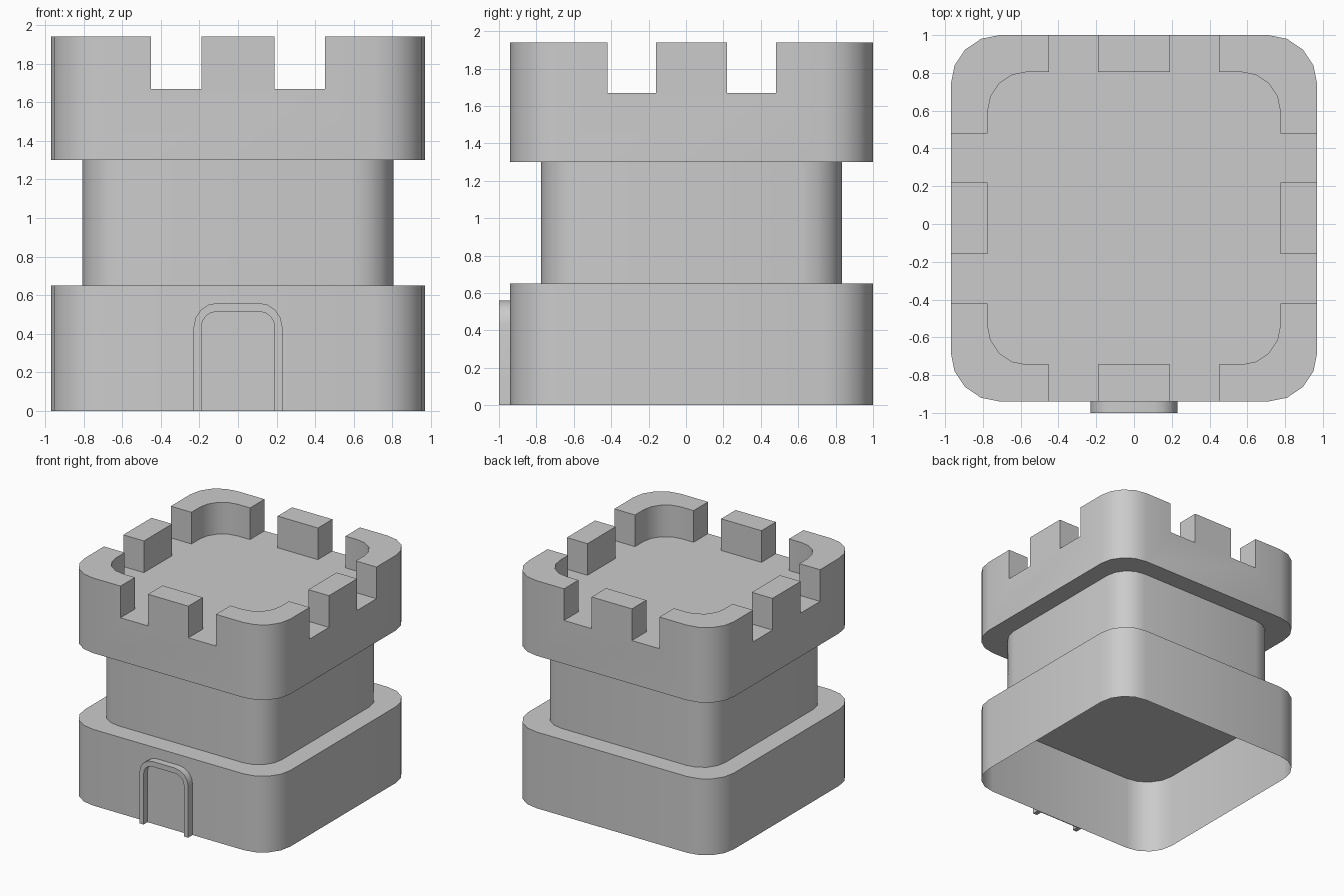
import bpy, bmesh
from math import cos, sin, pi, radians
from mathutils import Matrix

if "Cube" in bpy.data.objects:
    bpy.data.objects.remove(bpy.data.objects["Cube"])

CY = 0.03  # tower centre in y (the door frame sticks out in front)


def arc(cx, cy, r, a0, a1, n=4):
    return [(cx + r * cos(a0 + (a1 - a0) * i / n), cy + r * sin(a0 + (a1 - a0) * i / n))
            for i in range(n + 1)]


def rounded_square(h, r):
    pts = []
    for q in range(4):
        pts += [turn(p, q) for p in arc(h - r, h - r, r, 0, pi / 2)]
    return pts


def turn(p, q):
    for _ in range(q):
        p = (-p[1], p[0])
    return p


def prism(name, pts, levels, bottom=True, top=True, matrix=None):
    """Extrude a closed outline through the given heights."""
    bm = bmesh.new()
    rings = [[bm.verts.new((x, y, z)) for x, y in pts] for z in levels]
    n = len(pts)
    for a, b in zip(rings, rings[1:]):
        for i in range(n):
            j = (i + 1) % n
            bm.faces.new((a[i], a[j], b[j], b[i]))
    if bottom:
        bm.faces.new(rings[0][::-1])
    if top:
        bm.faces.new(rings[-1])
    bm.transform(matrix or Matrix.Translation((0, CY, 0)))
    me = bpy.data.meshes.new(name)
    bm.to_mesh(me)
    bm.free()
    ob = bpy.data.objects.new(name, me)
    bpy.context.collection.objects.link(ob)
    return ob


def smooth(ob):
    bpy.ops.object.select_all(action='DESELECT')
    ob.select_set(True)
    bpy.context.view_layer.objects.active = ob
    bpy.ops.object.shade_smooth_by_angle(angle=radians(30))


# Base block, open underneath
base = prism("base", rounded_square(0.97, 0.26), [0, 0.65], bottom=False)

# Narrower middle shaft
shaft = prism("shaft", rounded_square(0.805, 0.215), [0.65, 0.975, 1.3], bottom=False, top=False)

# Battlement: solid block with the deck and the eight gaps cut out
battlement = prism("battlement", rounded_square(0.97, 0.26), [1.3, 1.94])
IN, OUT = 0.775, 1.1
quarter = arc(IN - 0.21, IN - 0.21, 0.21, 0, pi / 2)
for s in (1, -1):
    gap = [(0.45 * s, IN), (0.45 * s, OUT), (0.19 * s, OUT), (0.19 * s, IN)]
    quarter += gap if s > 0 else gap[::-1]
cut = prism("deck_cutter", [turn(p, q) for q in range(4) for p in quarter], [1.67, 2.2])
mod = battlement.modifiers.new("deck", 'BOOLEAN')
mod.operation = 'DIFFERENCE'
mod.solver = 'EXACT'
mod.object = cut
bpy.context.view_layer.objects.active = battlement
bpy.ops.object.modifier_apply(modifier=mod.name)
bpy.data.objects.remove(cut)


# Door frame and thin door panel, drawn in x-z and extruded towards the front
def arch(h, top, r):
    return ([(h, 0)] + arc(h - r, top - r, r, 0, pi / 2)
            + arc(-h + r, top - r, r, pi / 2, pi) + [(-h, 0)])


stand = Matrix.Rotation(pi / 2, 4, 'X')  # local z becomes -y
frame = prism("door_frame", arch(0.23, 0.56, 0.125) + arch(0.19, 0.515, 0.08)[::-1],
              [0.94, 1.0], bottom=False, matrix=stand)
door = prism("door", arch(0.19, 0.515, 0.08), [0.94, 0.947], bottom=False, matrix=stand)

for ob in (base, shaft, battlement, frame, door):
    smooth(ob)
